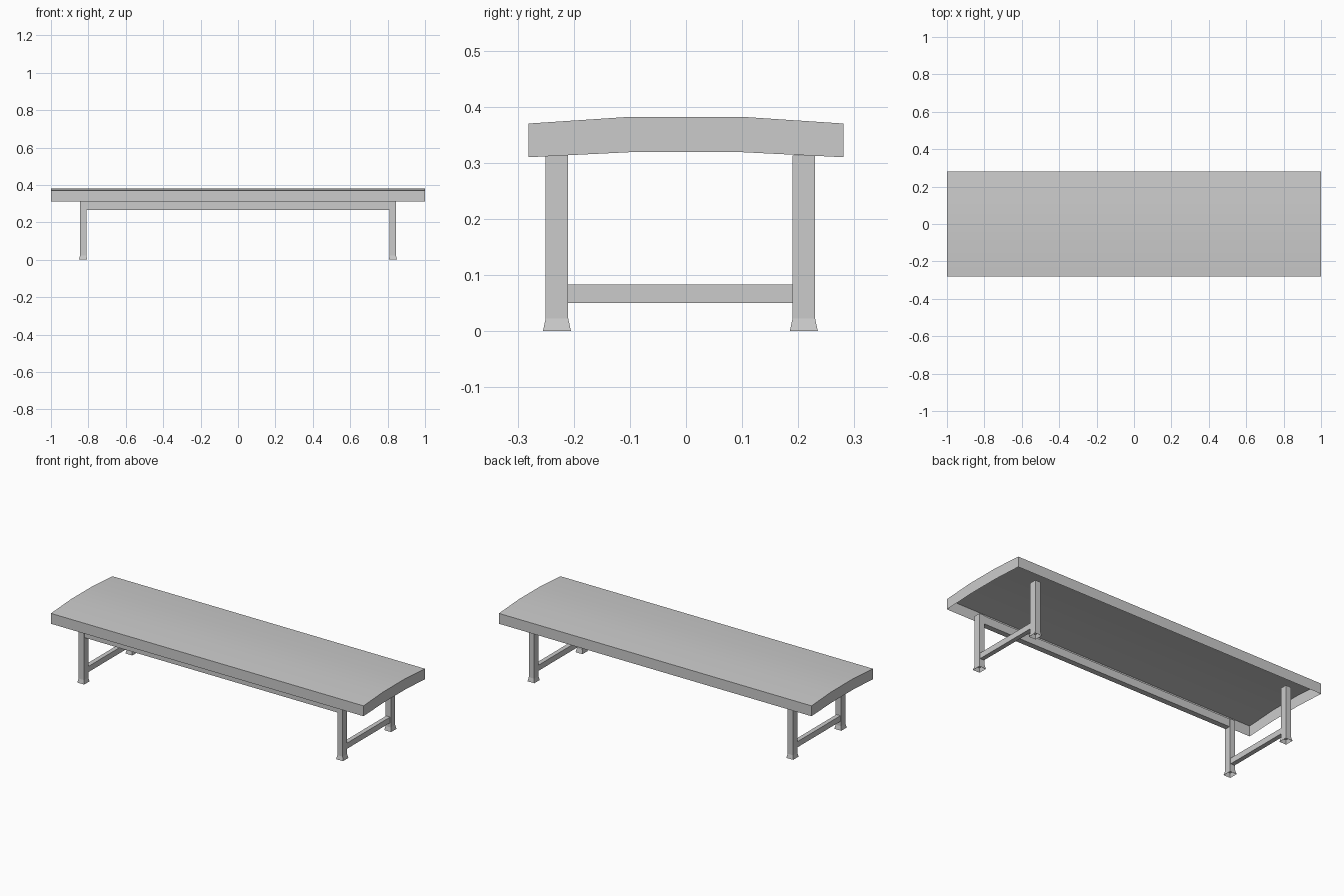
import bpy, bmesh

cube = bpy.data.objects.get("Cube")
if cube:
    bpy.data.objects.remove(cube, do_unlink=True)

grey = bpy.data.materials.new("plain grey")
grey.use_nodes = True
COLOUR = (0.6, 0.6, 0.6, 1)
grey.diffuse_color = COLOUR
grey.node_tree.nodes["Principled BSDF"].inputs["Base Color"].default_value = COLOUR


def finish(name, bm):
    bmesh.ops.recalc_face_normals(bm, faces=bm.faces)
    mesh = bpy.data.meshes.new(name)
    bm.to_mesh(mesh)
    bm.free()
    mesh.materials.append(grey)
    obj = bpy.data.objects.new(name, mesh)
    bpy.context.collection.objects.link(obj)
    return obj


def box(name, x, y, z):
    """Box from (min, max) pairs."""
    bm = bmesh.new()
    bmesh.ops.create_cube(bm, size=1)
    for v in bm.verts:
        v.co = [lo + (c + 0.5) * (hi - lo) for c, (lo, hi) in zip(v.co, (x, y, z))]
    return finish(name, bm)


def foot(name, x, y, height, flare):
    """Flared skirt around the end of a leg, open underneath."""
    bm = bmesh.new()
    rings = []
    for z, f in ((0, flare), (height, 0)):
        x0, x1, y0, y1 = x[0] - f, x[1] + f, y[0] - f, y[1] + f
        rings.append([bm.verts.new((a, b, z)) for a, b in
                      ((x0, y0), (x1, y0), (x1, y1), (x0, y1))])
    for i in range(4):
        j = (i + 1) % 4
        bm.faces.new((rings[0][i], rings[0][j], rings[1][j], rings[1][i]))
    return finish(name, bm)


# Arched top: a bent sheet with a skirt on all sides, open underneath
bm = bmesh.new()
arch = [(-0.281, 0.37, 0.31), (-0.1, 0.382, 0.319), (0.1, 0.382, 0.319), (0.281, 0.37, 0.31)]
upper, lower = ([[bm.verts.new((x, p[0], p[k])) for p in arch] for x in (-1, 1)]
                for k in (1, 2))
for i in range(3):
    bm.faces.new((upper[0][i], upper[0][i + 1], upper[1][i + 1], upper[1][i]))
    for e in (0, 1):
        bm.faces.new((upper[e][i], upper[e][i + 1], lower[e][i + 1], lower[e][i]))
for i in (0, 3):
    bm.faces.new((upper[0][i], upper[1][i], lower[1][i], lower[0][i]))
top = finish("bench_top", bm)
bpy.context.view_layer.objects.active = top
top.select_set(True)
bpy.ops.object.shade_smooth_by_angle(angle=0.5)
top.select_set(False)

# Legs, feet and a low crossbar at each end
FRONT, BACK = (-0.25, -0.21), (0.19, 0.23)
FOOT = 0.023
for side, x in (("left", (0.811, 0.845)), ("right", (-0.845, -0.811))):
    for end, y in (("front", FRONT), ("back", BACK)):
        box(f"{end}_{side}_leg", x, y, (FOOT, 0.313))
        foot(f"{end}_{side}_foot", x, y, FOOT, 0.005)
    box(f"{side}_crossbar", (x[0] + 0.004, x[1] - 0.004), (FRONT[1], BACK[0]), (0.05, 0.083))

# Long rail joining the front legs
box("front_rail", (-0.811, 0.811), (FRONT[0] + 0.004, FRONT[1] - 0.004), (0.267, 0.313))
